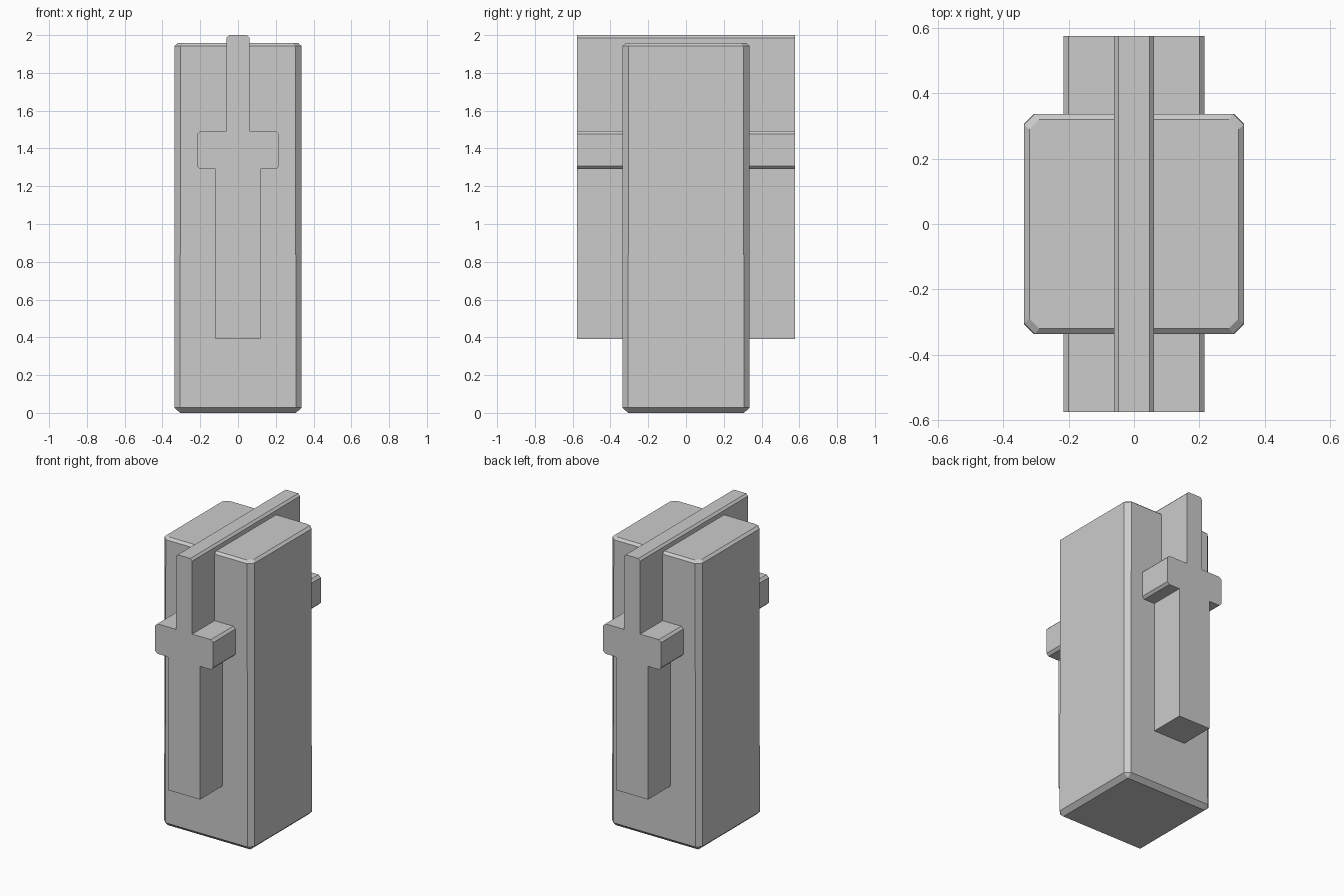
import bpy, bmesh

if "Cube" in bpy.data.objects:
    bpy.data.objects.remove(bpy.data.objects["Cube"])


def finish(bm, name):
    bmesh.ops.remove_doubles(bm, verts=bm.verts, dist=1e-5)
    bmesh.ops.recalc_face_normals(bm, faces=bm.faces)
    mesh = bpy.data.meshes.new(name)
    bm.to_mesh(mesh)
    bm.free()
    obj = bpy.data.objects.new(name, mesh)
    bpy.context.collection.objects.link(obj)
    return obj


def ring(bm, half, cut, z):
    """Square ring with cut corners; cut = 0 gives plain corners."""
    k = half - cut
    pts = [(half, -k), (half, k), (k, half), (-k, half),
           (-half, k), (-half, -k), (-k, -half), (k, -half)]
    return [bm.verts.new((x, y, z)) for x, y in pts]


# Main block: tall square post with chamfered edges
bm = bmesh.new()
rings = [ring(bm, *r) for r in ((0.307, 0.0, 0.0), (0.337, 0.03, 0.028),
                                (0.337, 0.033, 1.942), (0.32, 0.03, 1.957))]
for low, high in zip(rings, rings[1:]):
    for i in range(8):
        j = (i + 1) % 8
        bm.faces.new((low[i], low[j], high[j], high[i]))
bm.faces.new(rings[0][::-1])
bm.faces.new(rings[-1])
finish(bm, "block")

# Cross-shaped bar: half profile mirrored in x, run through the block along y
DEPTH = 0.576
half = [(0.12, 0.39), (0.12, 1.29), (0.2, 1.29), (0.216, 1.306),
        (0.216, 1.476), (0.2, 1.492), (0.061, 1.492),
        (0.061, 1.986), (0.047, 2.0)]
profile = half + [(-x, z) for x, z in reversed(half)]
bm = bmesh.new()
face = bm.faces.new([bm.verts.new((x, -DEPTH, z)) for x, z in profile])
ext = bmesh.ops.extrude_face_region(bm, geom=[face], use_keep_orig=True)
moved = [g for g in ext["geom"] if isinstance(g, bmesh.types.BMVert)]
bmesh.ops.translate(bm, verts=moved, vec=(0, 2 * DEPTH, 0))
finish(bm, "cross_bar")
